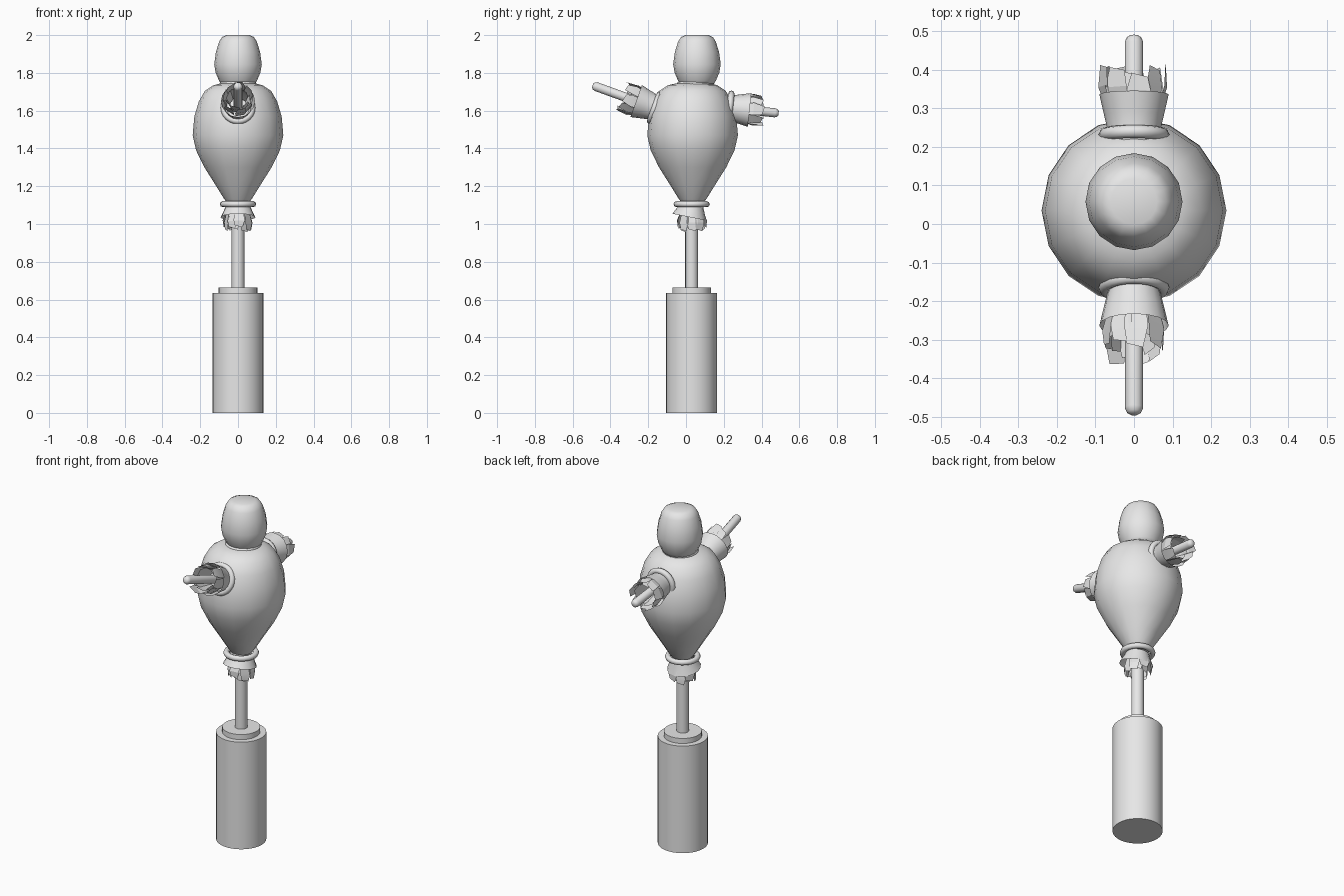
import bpy, bmesh, math, random
from mathutils import Matrix, Vector

random.seed(4)
cube = bpy.data.objects.get("Cube")
if cube:
    bpy.data.objects.remove(cube, do_unlink=True)

grey = bpy.data.materials.new("plain grey")
grey.use_nodes = True
grey.diffuse_color = (0.8, 0.8, 0.8, 1)
grey.node_tree.nodes["Principled BSDF"].inputs["Base Color"].default_value = (0.8, 0.8, 0.8, 1)


def frame(y, z, direction):
    """Matrix whose local z follows direction, placed on the centre plane."""
    d = Vector(direction).normalized()
    side = Vector((1, 0, 0))
    rot = Matrix((side, d.cross(side), d)).transposed().to_4x4()
    return Matrix.Translation((0, y, z)) @ rot


def finish(name, bm, matrix, angle=40):
    bm.transform(matrix)
    me = bpy.data.meshes.new(name)
    bm.to_mesh(me)
    bm.free()
    me.materials.append(grey)
    me.shade_smooth()
    me.set_sharp_from_angle(angle=math.radians(angle))
    ob = bpy.data.objects.new(name, me)
    bpy.context.collection.objects.link(ob)
    return ob


def lathe(name, profile, sides, matrix, caps=True, angle=40):
    """Rings of (radius, height) joined along local z."""
    bm = bmesh.new()
    rings = []
    for r, h in profile:
        rings.append([bm.verts.new((r * math.cos(a), r * math.sin(a), h))
                      for a in (math.tau * i / sides for i in range(sides))])
    for low, high in zip(rings, rings[1:]):
        for i in range(sides):
            j = (i + 1) % sides
            bm.faces.new((low[i], low[j], high[j], high[i]))
    if caps:
        bm.faces.new(rings[0][::-1])
        bm.faces.new(rings[-1])
    return finish(name, bm, matrix, angle)


def ring(name, major, minor, matrix, sides=24, around=8):
    """Rope ring around local z."""
    bm = bmesh.new()
    loops = []
    for i in range(sides):
        a = math.tau * i / sides
        loop = []
        for k in range(around):
            b = math.tau * k / around
            r = major + minor * math.cos(b)
            loop.append(bm.verts.new((r * math.cos(a), r * math.sin(a), minor * math.sin(b))))
        loops.append(loop)
    for i in range(sides):
        p, q = loops[i], loops[(i + 1) % sides]
        for k in range(around):
            m = (k + 1) % around
            bm.faces.new((p[k], q[k], q[m], p[m]))
    return finish(name, bm, matrix, 60)


def straw(name, r0, r1, start, end, count, matrix):
    """Flared, ragged blades in a ring around local z."""
    bm = bmesh.new()
    for i in range(count):
        mid = math.tau * (i + random.uniform(-0.15, 0.15)) / count
        half = math.pi / count * 1.1
        tip = end - random.uniform(0, 0.25) * (end - start)
        flare = r1 * random.uniform(0.9, 1.08)
        belly = start + (tip - start) * 0.6

        def point(r, a, h):
            return bm.verts.new((r * math.cos(a), r * math.sin(a), h))
        a, b = mid - half, mid + half
        low = [point(r0, a, start), point(r0, b, start)]
        high = [point(flare, a, belly), point(flare, b, belly)]
        ends = [point(flare * 0.95, a + half * 0.4, tip),
                point(flare * 0.95, b - half * 0.2, tip - 0.01)]
        bm.faces.new((low[0], low[1], high[1], high[0]))
        bm.faces.new((high[0], high[1], ends[1], ends[0]))
    return finish(name, bm, matrix, 15)


UP, MID = (0, 0, 1), 0.03
post = frame(MID, 0, UP)

# Base and pole
lathe("base_drum", [(0.135, 0), (0.135, 0.635)], 32, post)
lathe("base_cap", [(0.102, 0.63), (0.102, 0.665)], 32, post)
lathe("pole", [(0.034, 0.65), (0.034, 1.2)], 16, post)

# Stuffed body
lathe("body", [(0.055, 1.11), (0.075, 1.135), (0.115, 1.2), (0.178, 1.3), (0.222, 1.39),
               (0.24, 1.47), (0.231, 1.57), (0.207, 1.65), (0.175, 1.705), (0.13, 1.735),
               (0.085, 1.745)], 16, frame(0.035, 0, UP))
ring("neck_ring", 0.085, 0.013, frame(0.05, 1.742, UP))

# Head
lathe("head", [(0.085, 1.735), (0.1, 1.758), (0.118, 1.8), (0.126, 1.845), (0.117, 1.91),
               (0.1, 1.965), (0.084, 1.99), (0.06, 2.0)], 16, frame(0.058, 0, UP), angle=60)

# Tied hem under the body
ring("hem_ring", 0.08, 0.016, frame(MID, 1.105, UP))
lathe("hem_cuff", [(0.06, -0.01), (0.075, 0.025), (0.092, 0.06)], 16,
      frame(MID, 1.095, (0, -0.2, -1)), caps=False)
straw("hem_straw", 0.058, 0.078, 0.02, 0.135, 9, frame(MID, 1.095, UP) @ Matrix.Rotation(math.pi, 4, 'X'))
straw("hem_inner_straw", 0.045, 0.06, 0.02, 0.14, 7, frame(MID, 1.095, UP) @ Matrix.Rotation(math.pi, 4, 'X'))

# Arms: rope ring, flared cuff, ragged straw and a rounded stick
arms = {
    "front": (-0.165, 1.615, (0, -0.94, 0.34), 0.105, 0.2, 0.35),
    "back": (0.232, 1.615, (0, 0.993, -0.11), 0.105, 0.19, 0.26),
}
for side, (y, z, direction, cuff, reach, tip) in arms.items():
    m = frame(y, z, direction)
    ring(side + "_arm_ring", 0.075, 0.017, m)
    lathe(side + "_arm_cuff", [(0.07, -0.03), (0.068, 0.01), (0.078, cuff * 0.5), (0.09, cuff)],
          16, m, caps=False)
    straw(side + "_arm_straw", 0.062, 0.086, 0.04, reach, 9, m)
    straw(side + "_arm_inner_straw", 0.045, 0.066, 0.04, reach - 0.02, 7, m)
    lathe(side + "_arm_stick", [(0.024, -0.1), (0.024, tip - 0.018), (0.019, tip - 0.006),
                                (0.01, tip)], 12, m, angle=60)
